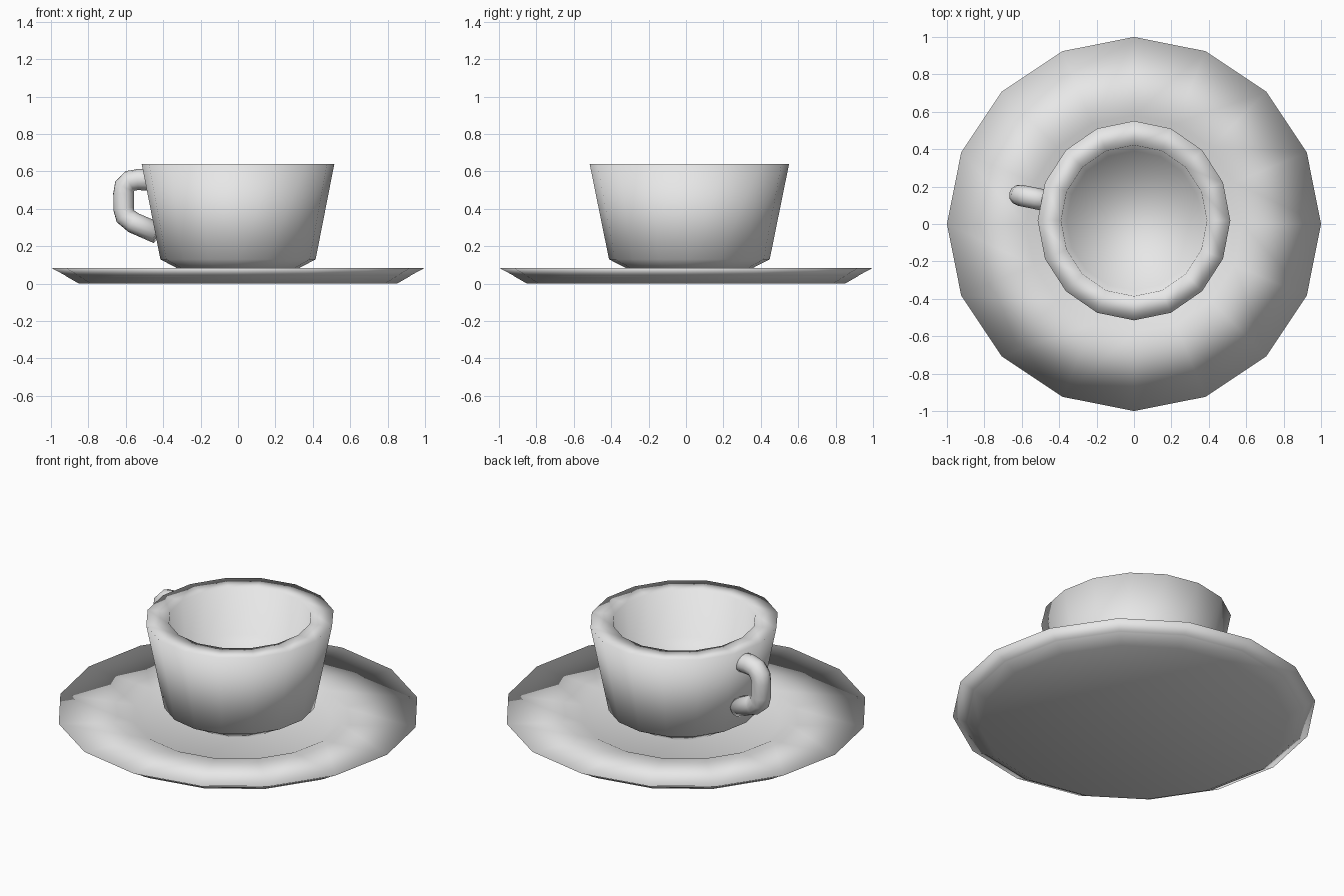
import bpy
import bmesh
import math
from mathutils import Vector

cube = bpy.data.objects.get("Cube")
if cube:
    bpy.data.objects.remove(cube, do_unlink=True)

china = bpy.data.materials.new("grey_china")
china.use_nodes = True
china.diffuse_color = (0.8, 0.8, 0.8, 1)
china.node_tree.nodes["Principled BSDF"].inputs["Base Color"].default_value = (0.8, 0.8, 0.8, 1)


def finish(bm, name):
    bmesh.ops.recalc_face_normals(bm, faces=bm.faces[:])
    mesh = bpy.data.meshes.new(name)
    bm.to_mesh(mesh)
    bm.free()
    mesh.materials.append(china)
    for face in mesh.polygons:
        face.use_smooth = True
    obj = bpy.data.objects.new(name, mesh)
    bpy.context.collection.objects.link(obj)
    return obj


def bridge(bm, rings):
    # Skin consecutive rings of vertices and cap both ends
    n = len(rings[0])
    for a, b in zip(rings, rings[1:]):
        for i in range(n):
            j = (i + 1) % n
            bm.faces.new((a[i], a[j], b[j], b[i]))
    bm.faces.new(rings[0])
    bm.faces.new(rings[-1])


def lathe(name, profile, sides=16, stretch=1.0, shift=0.0):
    bm = bmesh.new()
    rings = []
    for r, z in profile:
        angles = [math.tau * i / sides for i in range(sides)]
        rings.append([bm.verts.new((r * math.cos(a), shift + r * stretch * math.sin(a), z))
                      for a in angles])
    bridge(bm, rings)
    return finish(bm, name)


def tube(name, path, radius, side, sides=12):
    # Sweep a circle along a path lying in the plane at right angles to side
    bm = bmesh.new()
    rings = []
    for k, p in enumerate(path):
        before = (p - path[max(k - 1, 0)]).normalized()
        after = (path[min(k + 1, len(path) - 1)] - p).normalized()
        along = (before + after).normalized()
        out = along.cross(side).normalized()
        angles = [math.tau * i / sides for i in range(sides)]
        rings.append([bm.verts.new(p + radius * (math.cos(a) * out + math.sin(a) * side))
                      for a in angles])
    bridge(bm, rings)
    return finish(bm, name)


# Saucer with a sunken well
lathe("saucer", [(0.85, 0), (0.92, 0.04), (0.925, 0.045), (1, 0.085),
                 (0.58, 0.06), (0.52, 0.03)])

# Cup: foot, outer wall, broad lip, inner wall and floor
lathe("cup", [(0.24, 0.03), (0.33, 0.085), (0.415, 0.13), (0.515, 0.64),
              (0.39, 0.64), (0.36, 0.37)], stretch=1.035, shift=0.018)

# Handle, bent in an upright plane slightly off the x axis
outward = Vector((-0.98, 0.2, 0)).normalized()
side = Vector((0, 0, 1)).cross(outward)
start = Vector((-0.43, 0.117, 0))
points = [(0, 0.55), (0.1, 0.557), (0.15, 0.55), (0.18, 0.52), (0.185, 0.48),
          (0.185, 0.4), (0.175, 0.36), (0.13, 0.325), (0, 0.27)]
tube("handle", [start + outward * d + Vector((0, 0, z)) for d, z in points], 0.057, side)
